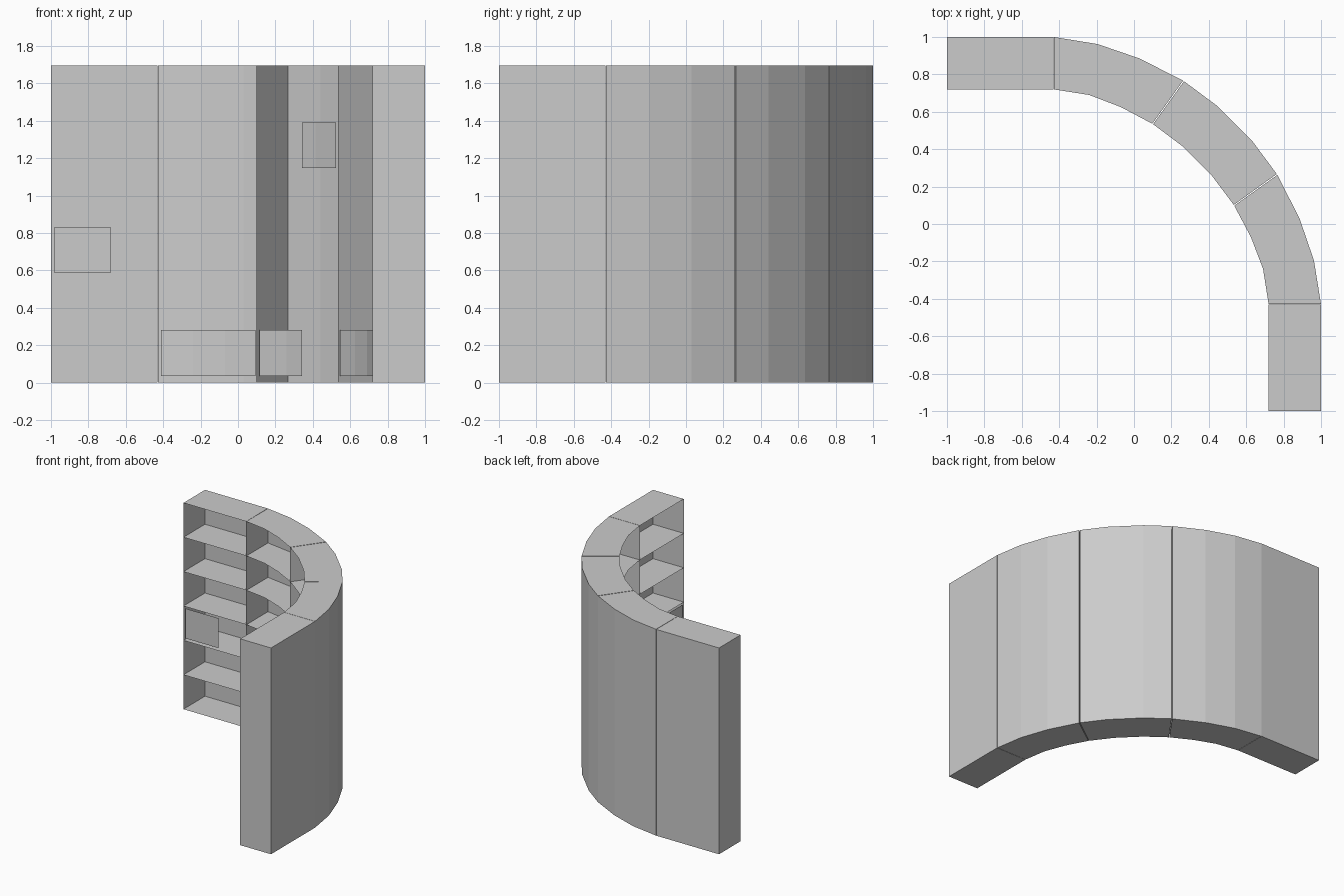
import bpy
import bmesh
from mathutils import Vector

if "Cube" in bpy.data.objects:
    bpy.data.objects.remove(bpy.data.objects["Cube"], do_unlink=True)

HEIGHT = 1.695
ROWS = 6
GAP = 0.004

grey = bpy.data.materials.new("matte_grey")
grey.use_nodes = True
grey.diffuse_color = (0.6, 0.6, 0.6, 1)
grey.node_tree.nodes["Principled BSDF"].inputs["Base Color"].default_value = (0.6, 0.6, 0.6, 1)


def portion(path, t0, t1):
    """Cut the part of a polyline between two fractions of its length."""
    pts = [Vector(p) for p in path]
    lengths = [0.0]
    for a, b in zip(pts, pts[1:]):
        lengths.append(lengths[-1] + (b - a).length)
    total = lengths[-1]

    def at(d):
        for i in range(len(pts) - 1):
            if d <= lengths[i + 1] + 1e-6:
                f = (d - lengths[i]) / (lengths[i + 1] - lengths[i])
                return pts[i].lerp(pts[i + 1], f)
        return pts[-1]

    inside = [p for p, d in zip(pts, lengths) if t0 * total < d < t1 * total]
    return [at(t0 * total)] + inside + [at(t1 * total)]


def lift(path, z):
    return [(p[0], p[1], z) for p in path]


def ribbons(name, pairs):
    """Make one object from strips of quads spanning pairs of paths."""
    bm = bmesh.new()
    for a, b in pairs:
        va = [bm.verts.new(p) for p in a]
        vb = [bm.verts.new(p) for p in b]
        for i in range(len(a) - 1):
            bm.faces.new((va[i], va[i + 1], vb[i + 1], vb[i]))
    mesh = bpy.data.meshes.new(name)
    bm.to_mesh(mesh)
    bm.free()
    mesh.materials.append(grey)
    obj = bpy.data.objects.new(name, mesh)
    bpy.context.collection.objects.link(obj)


def bay(name, inner, outer, trim):
    """One open-fronted bookcase bay of thin boards."""
    inner, outer = portion(inner, trim, 1 - trim), portion(outer, trim, 1 - trim)
    ribbons(name + "_back", [(lift(outer, HEIGHT), lift(outer, 0))])
    first, last = [outer[0], inner[0]], [inner[-1], outer[-1]]
    ribbons(name + "_sides", [(lift(e, 0), lift(e, HEIGHT)) for e in (first, last)])
    levels = [HEIGHT * i / ROWS for i in range(1, ROWS + 1)]
    ribbons(name + "_shelves", [(lift(inner, z), lift(outer, z)) for z in levels])
    ribbons(name + "_base", [(lift(outer, 0), lift(inner, 0))])


def door(name, inner, t0, t1, bottom):
    path = portion(inner, t0, t1)
    ribbons(name, [(lift(path, bottom), lift(path, bottom + 0.245))])


def mirrored(path):
    """Reflect a plan path across the diagonal of the corner."""
    return [(y, x) for x, y in reversed(path)]


# Plan outlines, as (front edge, back edge)
straight = ([(-1, 0.72), (-0.43, 0.72)], [(-1, 1), (-0.43, 1)])
curve = ([(-0.43, 0.72), (-0.24, 0.69), (-0.07, 0.625), (0.10, 0.535)],
         [(-0.43, 1), (-0.195, 0.962), (0.03, 0.885), (0.265, 0.765)])
middle = ([(0.10, 0.535), (0.26, 0.415), (0.415, 0.26), (0.535, 0.10)],
          [(0.265, 0.765), (0.44, 0.635), (0.635, 0.44), (0.765, 0.265)])

# Bays and doors on both arms
for side, flip in (("right", lambda p: p), ("left", mirrored)):
    bay(side + "_straight_bay", flip(straight[0]), flip(straight[1]), 0)
    bay(side + "_curved_bay", flip(curve[0]), flip(curve[1]), GAP)
    span = (0.035, 0.56) if side == "right" else (0.44, 0.965)
    door(side + "_straight_door", flip(straight[0]), *span, 0.587)
    door(side + "_curved_door", flip(curve[0]), 0.035, 0.985, 0.035)

# Corner bay with two half-width doors
bay("corner_bay", *middle, GAP)
door("corner_lower_door", middle[0], 0.03, 0.51, 0.035)
door("corner_upper_door", middle[0], 0.51, 0.97, 1.147)
